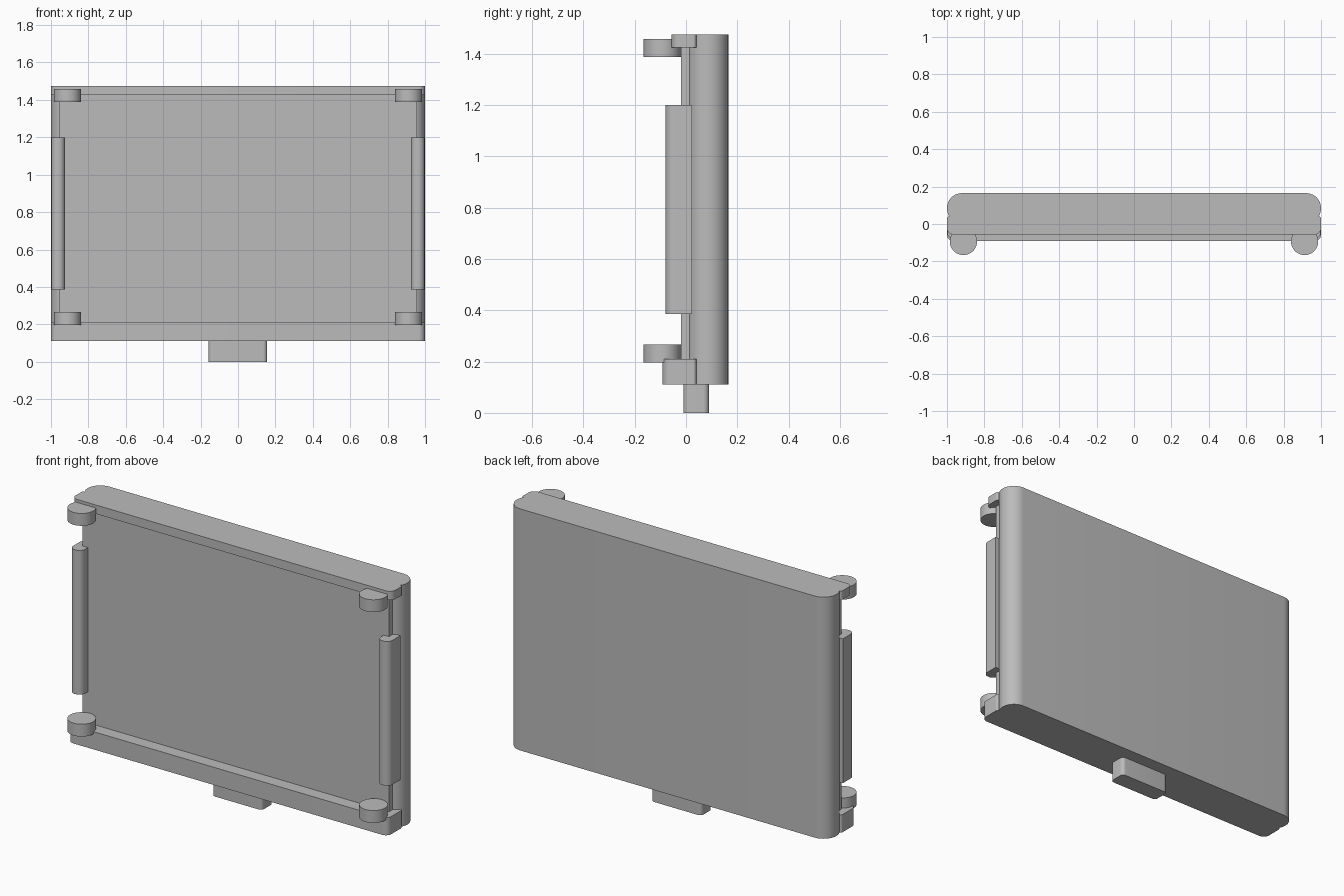
import bpy
import bmesh
import math
from mathutils import Vector

cube = bpy.data.objects.get("Cube")
if cube:
    bpy.data.objects.remove(cube, do_unlink=True)

grey = bpy.data.materials.new("plain grey")
grey.use_nodes = True
colour = (0.5, 0.5, 0.5, 1)
grey.diffuse_color = colour
grey.node_tree.nodes["Principled BSDF"].inputs["Base Color"].default_value = colour


def finish(name, bm):
    mesh = bpy.data.meshes.new(name)
    bmesh.ops.recalc_face_normals(bm, faces=bm.faces)
    bm.to_mesh(mesh)
    bm.free()
    mesh.materials.append(grey)
    obj = bpy.data.objects.new(name, mesh)
    bpy.context.collection.objects.link(obj)
    bpy.ops.object.select_all(action="DESELECT")
    obj.select_set(True)
    bpy.context.view_layer.objects.active = obj
    bpy.ops.object.shade_smooth_by_angle(angle=math.radians(35))
    return obj


def block(name, xs, ys, zs, front=0, back=0):
    """Box whose upright edges are rounded, with separate front and back radii."""
    bm = bmesh.new()
    bmesh.ops.create_cube(bm, size=1)
    for v in bm.verts:
        v.co = Vector([lo + (hi - lo) * (c + 0.5)
                       for c, (lo, hi) in zip(v.co, (xs, ys, zs))])
    middle = sum(ys) / 2
    for radius, side in ((front, -1), (back, 1)):
        if radius:
            edges = [e for e in bm.edges
                     if abs(e.verts[0].co.z - e.verts[1].co.z) > 1e-4
                     and (e.verts[0].co.y - middle) * side > 0
                     and abs(abs(e.verts[0].co.y - middle) - (ys[1] - ys[0]) / 2) < 1e-4]
            bmesh.ops.bevel(bm, geom=edges, offset=radius, segments=10,
                            profile=0.5, affect="EDGES")
    return finish(name, bm)


def knob(name, x, zs):
    bm = bmesh.new()
    bmesh.ops.create_cone(bm, cap_ends=True, segments=48, radius1=0.073,
                          radius2=0.073, depth=zs[1] - zs[0])
    bmesh.ops.translate(bm, verts=bm.verts, vec=(x, -0.093, sum(zs) / 2))
    return finish(name, bm)


# Main panel: rounded back shell and raised front plate
block("back_shell", (-1, 1), (0.004, 0.165), (0.11, 1.475), 0.08, 0.08)
block("front_plate", (-0.957, 0.957), (-0.02, 0.06), (0.12, 1.465))

# Rails across the front
block("top_rail", (-1, 1), (-0.057, 0.04), (1.425, 1.475), 0.035, 0.012)
block("bottom_rail", (-1, 1), (-0.092, 0.04), (0.11, 0.21), 0.035, 0.012)

# Side grips and corner knobs
for side, label in ((1, "left"), (-1, "right")):
    xs = sorted((side * 0.925, side * 0.998))
    block(label + "_grip", xs, (-0.08, 0.024), (0.385, 1.2), 0.034)
    knob(label + "_top_knob", side * 0.912, (1.388, 1.458))
    knob(label + "_bottom_knob", side * 0.912, (0.197, 0.267))

# Tab below the panel
block("bottom_tab", (-0.158, 0.156), (-0.01, 0.09), (0, 0.13), 0.022, 0.022)
